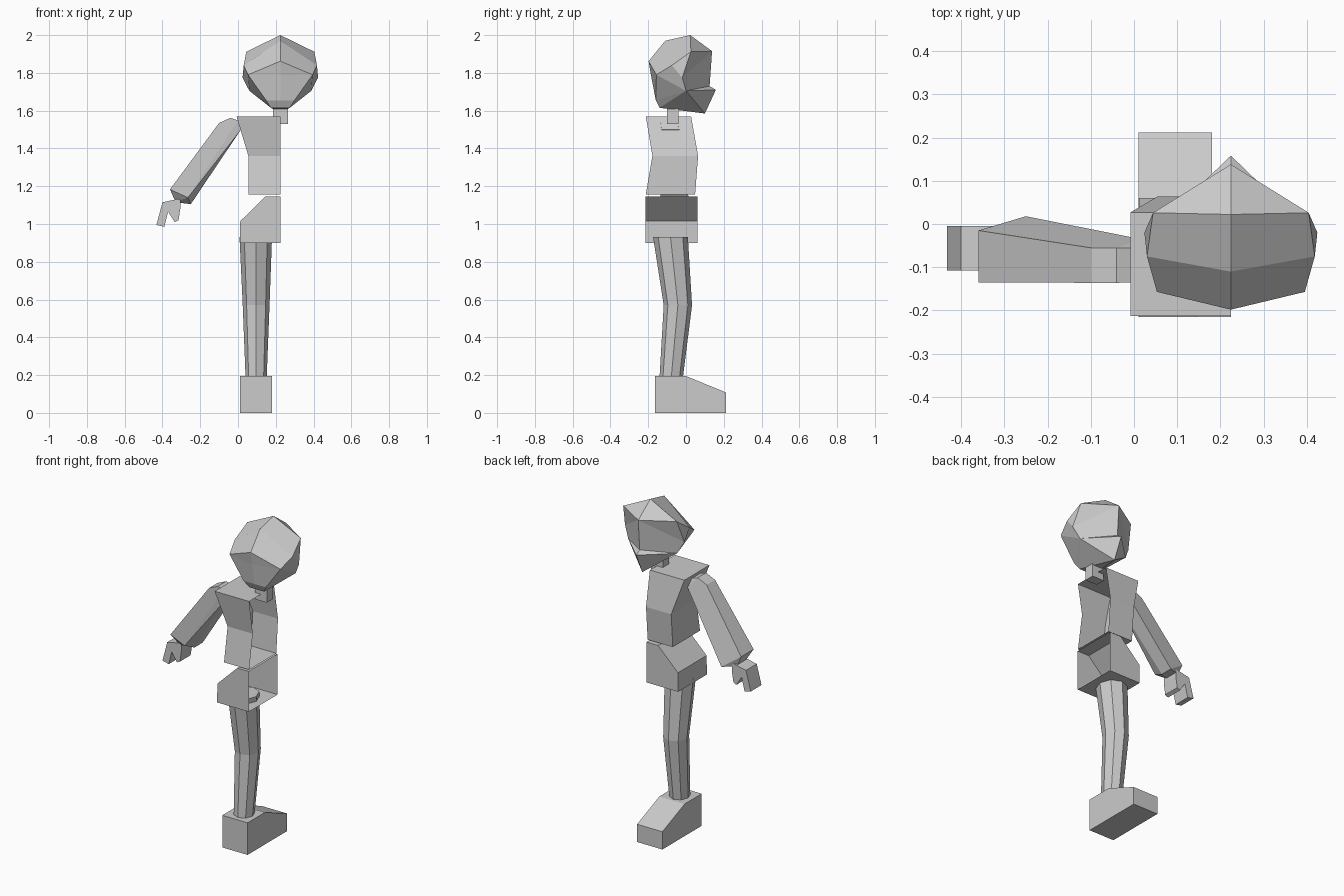
import bpy, bmesh, math

if "Cube" in bpy.data.objects:
    bpy.data.objects.remove(bpy.data.objects["Cube"])

CX = 0.224  # centre plane of the half-built body


def make(name, verts, faces):
    me = bpy.data.meshes.new(name)
    me.from_pydata(verts, [], faces)
    bm = bmesh.new()
    bm.from_mesh(me)
    bmesh.ops.recalc_face_normals(bm, faces=bm.faces)
    bm.to_mesh(me)
    bm.free()
    ob = bpy.data.objects.new(name, me)
    bpy.context.collection.objects.link(ob)
    return ob


def prism(name, pts, place, lo, hi, skip=()):
    """Extrude a 2D profile between lo and hi; skip leaves edges open."""
    n = len(pts)
    verts = [place(p, t) for t in (lo, hi) for p in pts]
    faces = [tuple(range(n)), tuple(range(n, 2 * n))]
    faces += [(i, (i + 1) % n, n + (i + 1) % n, n + i)
              for i in range(n) if i not in skip]
    return make(name, verts, faces)


def loft(name, rings, skip=()):
    n = len(rings[0])
    verts = [v for r in rings for v in r]
    faces = [tuple(range(n)), tuple(range(len(verts) - n, len(verts)))]
    for k in range(len(rings) - 1):
        for i in range(n):
            if i not in skip:
                j = (i + 1) % n
                faces.append((k * n + i, k * n + j, (k + 1) * n + j, (k + 1) * n + i))
    return make(name, verts, faces)


along_y = lambda p, t: (p[0], t, p[1])
along_x = lambda p, t: (t, p[0], p[1])

# Head: one half described by landmarks, then mirrored
H = {
    'top': (0, .022, 2.0), 'crown': (0, -.11, 1.97), 'back': (0, -.198, 1.862),
    'back_low': (0, -.185, 1.785), 'nape': (0, -.16, 1.655), 'under': (0, -.14, 1.615),
    'brow': (0, .138, 1.915), 'mouth': (0, .125, 1.73), 'chin': (0, .158, 1.71),
    'jaw': (0, .10, 1.585),
    's1': (-.18, .026, 1.912), 's2': (-.194, -.075, 1.84), 's3': (-.171, -.157, 1.79),
    's4': (-.2, -.02, 1.775), 's5': (-.164, 0, 1.705),
    'n1': (-.075, -.16, 1.655), 'n2': (-.05, -.14, 1.615),
}
HF = ['top crown s2 s1', 'top s1 brow', 'crown back s3 s2', 's1 s2 s4',
      'brow s1 s4', 'brow s4 s5 mouth', 's2 s3 s5 s4', 'back back_low s3',
      'back_low nape n1 s3', 's3 n1 s5', 'nape under n2 n1', 'n1 n2 s5',
      'n2 jaw s5', 'under jaw n2', 's5 jaw chin', 's5 chin mouth']
keys = list(H)
head = make("head", list(H.values()),
            [tuple(keys.index(k) for k in f.split()) for f in HF])
head.location.x = CX
head.modifiers.new("mirror", 'MIRROR')

# Neck
prism("neck", [(.184, 1.53), (.264, 1.53), (.264, 1.63), (.184, 1.63)],
      along_y, -.10, -.04)

# Torso half, open on the centre plane
loft("torso", [[(CX, y0, z), (x, y0, z), (x, y1, z), (CX, y1, z)]
               for x, y0, y1, z in [(.055, -.213, .048, 1.155),
                                    (.055, -.178, .064, 1.36),
                                    (-.008, -.213, .027, 1.57)]], skip=(3,))

# Hips half, open on the centre plane
prism("hips", [(CX, .90), (.01, .90), (.012, 1.015), (.145, 1.145), (CX, 1.145)],
      along_y, -.215, .06, skip=(4,))

# Leg: eight-sided with a knee bend
loft("leg", [[(cx + rx * math.cos(i * math.pi / 4), cy + ry * math.sin(i * math.pi / 4), z)
              for i in range(8)]
             for cx, cy, rx, ry, z in [(.096, -.078, .056, .062, .19),
                                       (.096, -.043, .071, .075, .57),
                                       (.094, -.082, .086, .092, .93)]])

# Foot
prism("foot", [(-.165, 0), (.212, 0), (.212, .108), (0, .195), (-.165, .195)],
      along_x, .01, .18)

# Arm: tapered box from shoulder to wrist
arm = [(0, 1.548, -.135, -.055), (.016, 1.5, -.13, -.035), (-.04, 1.562, -.136, -.055),
       (-.10, 1.535, -.136, -.055), (-.36, 1.183, -.135, -.015),
       (-.25, 1.105, -.06, .018), (-.265, 1.14, -.135, -.02), (-.33, 1.115, -.09, -.02)]
bm = bmesh.new()
for x, z, y0, y1 in arm:
    bm.verts.new((x, y0, z))
    bm.verts.new((x, y1, z))
res = bmesh.ops.convex_hull(bm, input=bm.verts)
bmesh.ops.dissolve_limit(bm, angle_limit=.08, verts=bm.verts, edges=bm.edges)
ob = make("arm", [], [])
bm.to_mesh(ob.data)
bm.free()

# Hand: palm with fingers and thumb
prism("hand", [(-.40, 1.115), (-.305, 1.135), (-.305, 1.085), (-.315, 1.02),
               (-.335, 1.01), (-.37, 1.065), (-.39, .985), (-.432, .995)],
      along_y, -.108, -.005)
